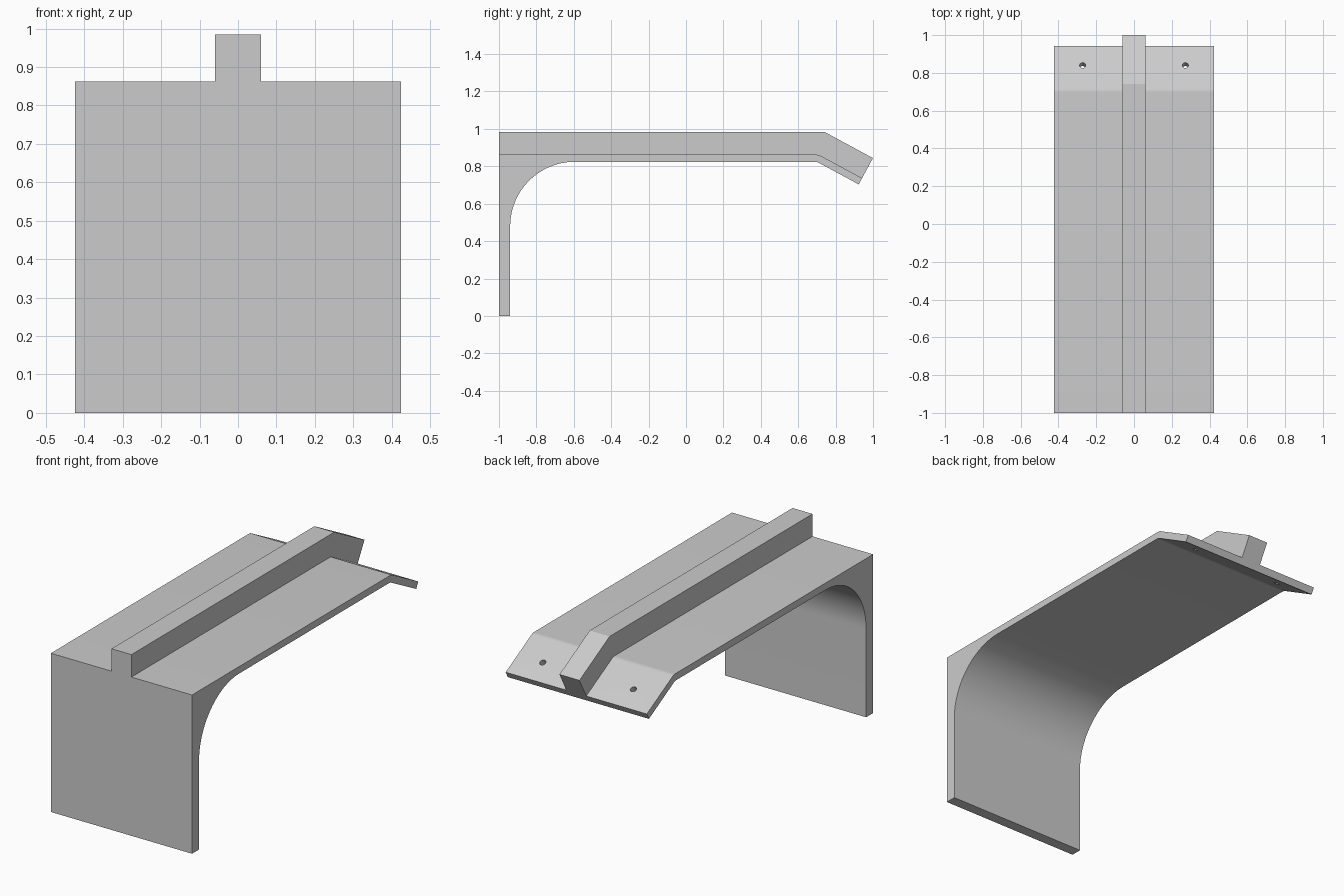
import bpy, bmesh, math
from mathutils import Vector, Matrix

cube = bpy.data.objects.get("Cube")
if cube:
    bpy.data.objects.remove(cube, do_unlink=True)

grey = bpy.data.materials.new("light_grey")
grey.use_nodes = True
grey.diffuse_color = (0.6, 0.6, 0.6, 1)
grey.node_tree.nodes["Principled BSDF"].inputs["Base Color"].default_value = (0.6, 0.6, 0.6, 1)

# Main dimensions
HALF_WIDTH, RIB_HALF = 0.424, 0.06
UNDERSIDE, PLATE, RIB_TOP = 0.824, 0.038, 0.16
BEND_Y, LIP, TILT = 0.70, 0.254, math.radians(28.4)
normal = Vector((math.sin(TILT), math.cos(TILT)))
along = Vector((math.cos(TILT), -math.sin(TILT)))


def bend(h):
    """Corner of the bend at height h above the plate underside."""
    return Vector((BEND_Y + h * math.tan(TILT / 2), UNDERSIDE + h))


def tip(h):
    """End of the tilted lip at height h above its underside."""
    return bend(0) + along * LIP + normal * h


def fillet(prev, corner, nxt, d, steps):
    """Circular rounding of a corner, touching both sides at distance d."""
    u, v = (prev - corner).normalized(), (nxt - corner).normalized()
    half = u.angle(v) / 2
    radius = d * math.tan(half)
    mid = (u + v).normalized()
    centre = corner + mid * (d / math.cos(half))
    w = (u - v).normalized()
    sweep = math.pi / 2 - half
    pts = []
    for i in range(steps + 1):
        a = sweep * (1 - 2 * i / steps)
        pts.append(centre + radius * (w * math.sin(a) - mid * math.cos(a)))
    return pts


def make_object(name, bm):
    bmesh.ops.recalc_face_normals(bm, faces=bm.faces)
    mesh = bpy.data.meshes.new(name)
    bm.to_mesh(mesh)
    bm.free()
    mesh.materials.append(grey)
    obj = bpy.data.objects.new(name, mesh)
    bpy.context.collection.objects.link(obj)
    return obj


def extrude_profile(name, pts, half):
    bm = bmesh.new()
    face = bm.faces.new([bm.verts.new((-half, p.x, p.y)) for p in pts])
    res = bmesh.ops.extrude_face_region(bm, geom=[face])
    verts = [g for g in res["geom"] if isinstance(g, bmesh.types.BMVert)]
    bmesh.ops.translate(bm, verts=verts, vec=(2 * half, 0, 0))
    return make_object(name, bm)


def boolean(obj, other, operation):
    mod = obj.modifiers.new(other.name, 'BOOLEAN')
    mod.object, mod.operation, mod.solver = other, operation, 'EXACT'
    other.hide_render = True
    other.hide_set(True)


# Curved leg, flat plate and tilted lip in one profile
foot = Vector((-0.94, 0))
inner = Vector((-0.94, UNDERSIDE))
back_top = Vector((-1, UNDERSIDE + PLATE))
profile = [Vector((-1, 0)), foot]
profile += fillet(foot, inner, bend(0), 0.345, 28)
profile += fillet(inner, bend(0), tip(0), 0.012, 4)
profile += [tip(0), tip(PLATE)]
profile += fillet(tip(PLATE), bend(PLATE), back_top, 0.012, 4)
profile.append(back_top)
bracket = extrude_profile("bracket", profile, HALF_WIDTH)

# Central rib, sunk into the plate and following the bend
low = PLATE / 2
rib = extrude_profile("centre_rib", [
    Vector((-1, UNDERSIDE + low)), bend(low), tip(low),
    tip(RIB_TOP), bend(RIB_TOP), Vector((-1, UNDERSIDE + RIB_TOP))], RIB_HALF)
boolean(bracket, rib, 'UNION')

# Screw holes square to the lip
centre = bend(PLATE) + along * ((0.84 - bend(PLATE).x) / along.x)
for side, x in (("left", 0.272), ("right", -0.272)):
    bm = bmesh.new()
    bmesh.ops.create_cone(
        bm, cap_ends=True, segments=24, radius1=0.016, radius2=0.016, depth=0.2,
        matrix=Matrix.Translation((x, centre.x, centre.y)) @ Matrix.Rotation(-TILT, 4, 'X'))
    boolean(bracket, make_object(side + "_hole_cutter", bm), 'DIFFERENCE')

# Apply the cuts, remove the helpers and smooth the curved faces
bpy.ops.object.select_all(action='DESELECT')
bracket.select_set(True)
bpy.context.view_layer.objects.active = bracket
for mod in list(bracket.modifiers):
    helper = mod.object
    bpy.ops.object.modifier_apply(modifier=mod.name)
    bpy.data.objects.remove(helper, do_unlink=True)
bpy.ops.object.shade_smooth_by_angle(angle=math.radians(20))
